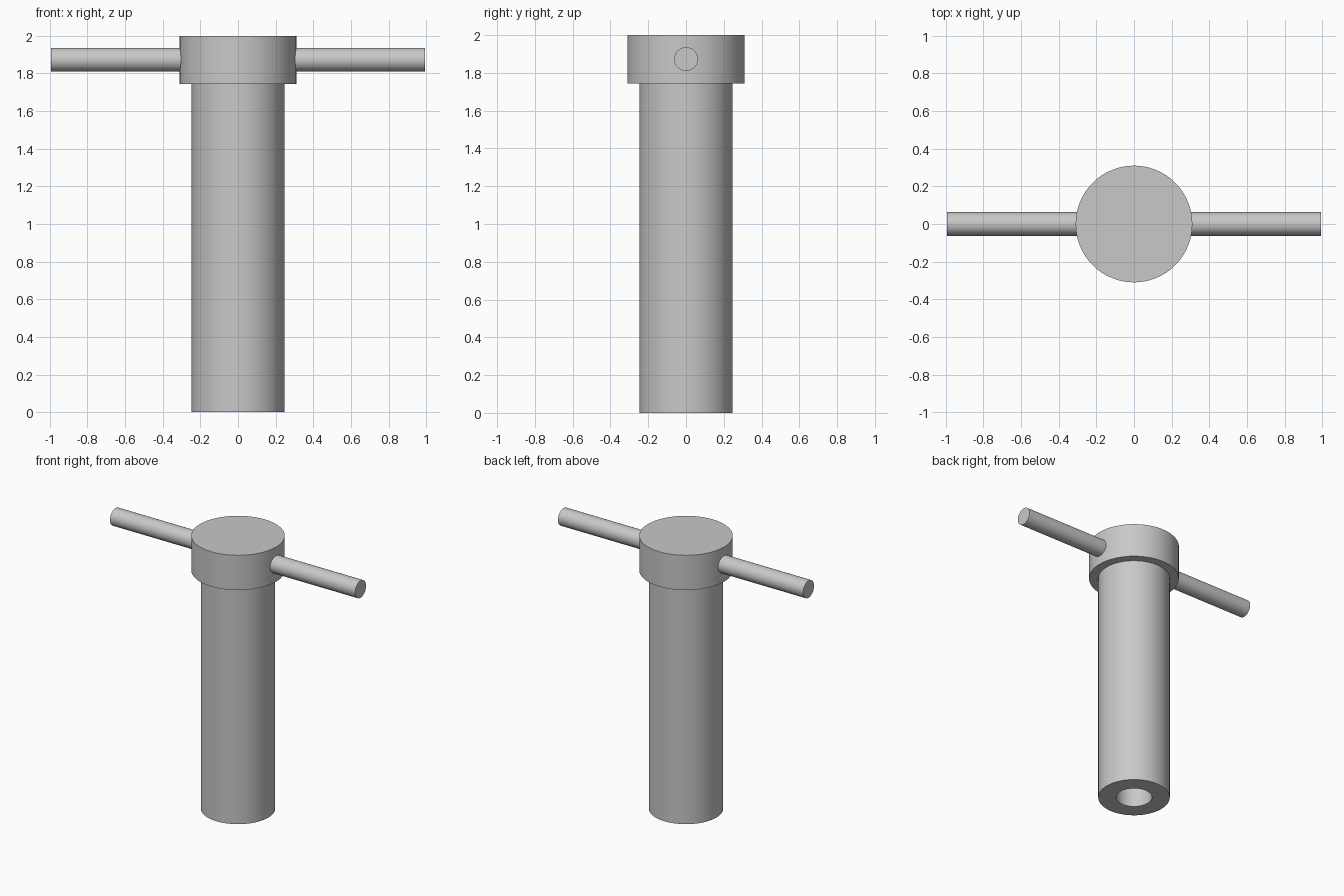
import bpy
import math

cube = bpy.data.objects.get("Cube")
if cube:
    bpy.data.objects.remove(cube, do_unlink=True)

SEGMENTS = 96

steel = bpy.data.materials.new("light grey steel")
steel.use_nodes = True
colour = (0.58, 0.58, 0.58, 1)
steel.diffuse_color = colour
steel.node_tree.nodes["Principled BSDF"].inputs["Base Color"].default_value = colour


def finish(obj):
    """Assign the material and shade smooth with sharp rims."""
    obj.data.materials.clear()
    obj.data.materials.append(steel)
    bpy.ops.object.select_all(action="DESELECT")
    obj.select_set(True)
    bpy.context.view_layer.objects.active = obj
    bpy.ops.object.shade_smooth_by_angle(angle=math.radians(35))


def lathe(name, profile):
    """Revolve a radius/height profile about z; both ends get a cap."""
    verts = []
    for radius, height in profile:
        for i in range(SEGMENTS):
            a = math.tau * i / SEGMENTS
            verts.append((radius * math.cos(a), radius * math.sin(a), height))
    faces = []
    for ring in range(len(profile) - 1):
        low, high = ring * SEGMENTS, (ring + 1) * SEGMENTS
        for i in range(SEGMENTS):
            j = (i + 1) % SEGMENTS
            faces.append((low + i, low + j, high + j, high + i))
    last = (len(profile) - 1) * SEGMENTS
    faces.append(tuple(reversed(range(SEGMENTS))))
    faces.append(tuple(range(last, last + SEGMENTS)))
    mesh = bpy.data.meshes.new(name)
    mesh.from_pydata(verts, [], faces)
    mesh.update()
    obj = bpy.data.objects.new(name, mesh)
    bpy.context.collection.objects.link(obj)
    finish(obj)
    return obj


SHAFT_R, HEAD_R, BORE_R, BAR_R = 0.247, 0.31, 0.124, 0.063
HEAD_BOTTOM, TOP = 1.745, 2.0

# Shaft and wider head in one turned piece, with a bore open at the bottom
lathe("shaft_and_head", [
    (BORE_R, HEAD_BOTTOM),
    (BORE_R, 0),
    (SHAFT_R, 0),
    (SHAFT_R, HEAD_BOTTOM),
    (HEAD_R, HEAD_BOTTOM),
    (HEAD_R, TOP),
])

# Round cross bar through the head
bpy.ops.mesh.primitive_cylinder_add(
    vertices=64, radius=BAR_R, depth=1.988,
    location=(0, 0, 1.873), rotation=(0, math.pi / 2, 0))
bar = bpy.context.object
bar.name = "cross_bar"
finish(bar)
